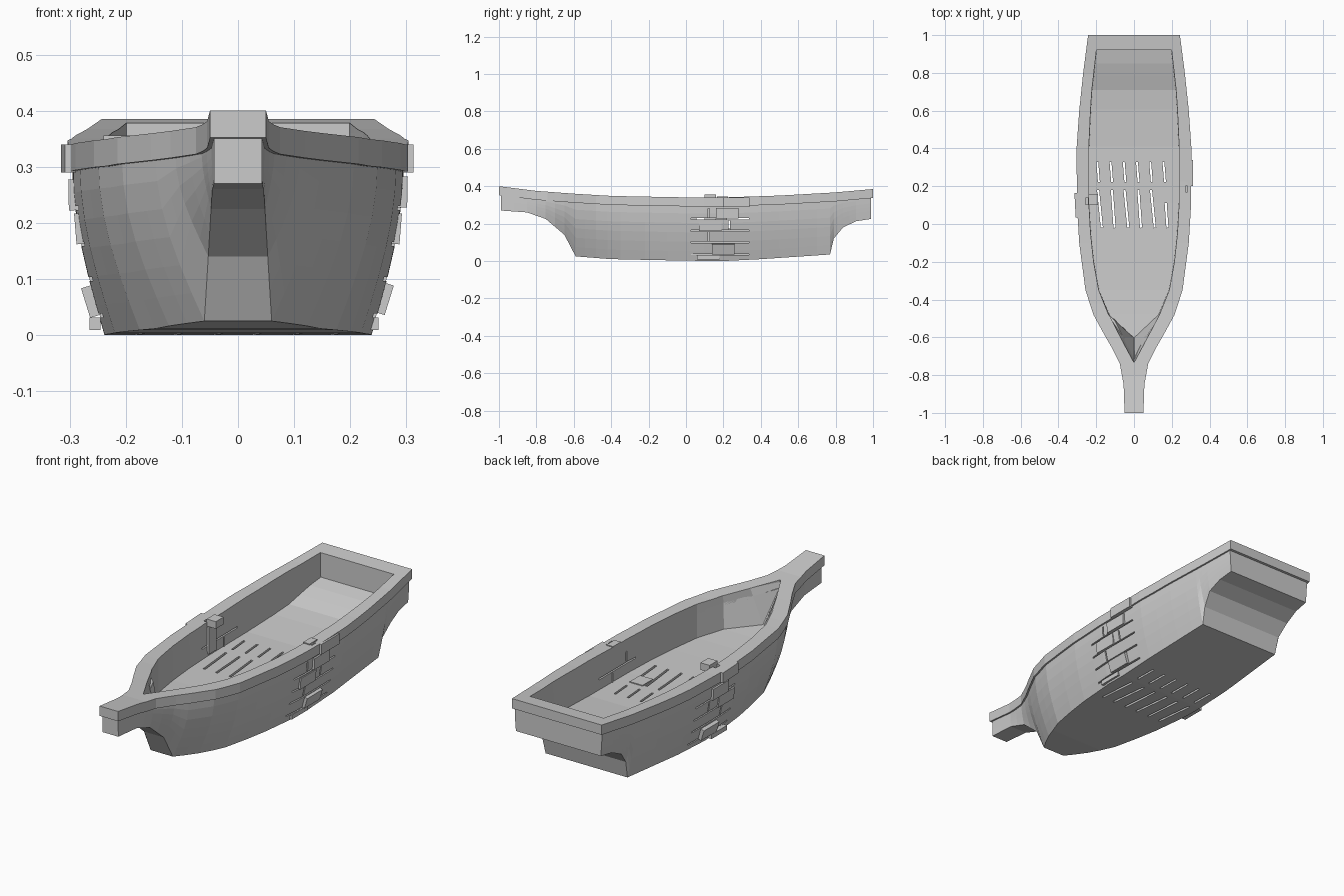
import bpy, bmesh, math
from mathutils import Matrix

if "Cube" in bpy.data.objects:
    bpy.data.objects.remove(bpy.data.objects["Cube"])


def finish(bm, name):
    bmesh.ops.recalc_face_normals(bm, faces=bm.faces)
    if bm.calc_volume(signed=True) < 0:
        bmesh.ops.reverse_faces(bm, faces=bm.faces)
    me = bpy.data.meshes.new(name)
    bm.to_mesh(me)
    bm.free()
    ob = bpy.data.objects.new(name, me)
    bpy.context.collection.objects.link(ob)
    return ob


def loft(name, rings):
    bm = bmesh.new()
    loops = [[bm.verts.new(p) for p in r] for r in rings]
    for a, b in zip(loops, loops[1:]):
        for i in range(len(a)):
            j = (i + 1) % len(a)
            bm.faces.new((a[i], a[j], b[j], b[i]))
    bm.faces.new(loops[0])
    bm.faces.new(loops[-1])
    return finish(bm, name)


def boxes(name, items):
    # each item: centre, size, rotation about z, rotation about y
    bm = bmesh.new()
    for c, s, rz, ry in items:
        m = (Matrix.Translation(c) @ Matrix.Rotation(rz, 4, 'Z')
             @ Matrix.Rotation(ry, 4, 'Y') @ Matrix.Diagonal((*s, 1)))
        bmesh.ops.create_cube(bm, size=1, matrix=m)
    return finish(bm, name)


def lerp(table, y):
    for (a, u), (b, v) in zip(table, table[1:]):
        if y <= b:
            return u + (v - u) * max(0, (y - a) / (b - a))
    return table[-1][1]


def volume(me):
    bm = bmesh.new()
    bm.from_mesh(me)
    v = abs(bm.calc_volume())
    bm.free()
    return v


def cut(ob, cutter):
    # subtract the cutter; try another solver if the result collapses
    before = ob.data.copy()
    v0, vc = volume(before), volume(cutter.data)
    for solver in ('EXACT', 'MANIFOLD', 'FLOAT'):
        m = ob.modifiers.new("cut", 'BOOLEAN')
        m.operation, m.solver, m.object = 'DIFFERENCE', solver, cutter
        bpy.context.view_layer.update()
        bpy.context.view_layer.objects.active = ob
        bpy.ops.object.modifier_apply(modifier=m.name)
        v1 = volume(ob.data)
        if max(v0 - vc * 1.05, v0 * .1) < v1 <= v0 * 1.001:
            break
        ob.data = before.copy()
    bpy.data.objects.remove(cutter)


def mirrored(half, y):
    # half: (x, z) from top to bottom
    return [(x, y, z) for x, z in half] + [(-x, y, z) for x, z in reversed(half)]


# Plan and side curves
RIM = [(-1, .05), (-.85, .055), (-.74, .075), (-.65, .12), (-.59, .155), (-.48, .215),
       (-.35, .257), (-.1, .29), (.1, .302), (.4, .304), (.6, .29), (.8, .269), (1, .243)]
TOP = [(-1, .4), (-.8, .375), (-.6, .36), (-.4, .348), (0, .34), (.2, .34), (.5, .35), (.8, .367), (1, .385)]
KEEL = [(-.99, .27), (-.85, .26), (-.75, .225), (-.65, .14), (-.59, .025), (-.4, .01),
        (0, .002), (.2, 0), (.4, .01), (.77, .035), (.79, .12), (.84, .18), (.91, .213), (.988, .225)]
BOT = [(-.99, .043), (-.75, .048), (-.65, .053), (-.59, .06), (-.5, .115), (-.35, .175),
       (-.15, .215), (.1, .238), (.4, .238), (.77, .222), (.84, .238), (.988, .23)]

# Hull body
ys = [-.988, -.92, -.85, -.8, -.75, -.7, -.65, -.62, -.59, -.54, -.48, -.42, -.35, -.22, -.1, .02,
      .1, .2, .33, .4, .5, .6, .7, .77, .79, .81, .84, .875, .91, .988]
rings = []
for y in ys:
    wt, wb = lerp(RIM, y) - .008, lerp(BOT, y)
    zt, zb = lerp(TOP, y) - .035, lerp(KEEL, y)
    half = []
    for k in range(6, -1, -1):
        t = k / 6
        half.append((wb + (wt - wb) * math.sin(t * math.pi / 2), zb + (zt - zb) * t))
    rings.append(mirrored(half, y))
hull = loft("hull", rings)

# Gunwale rim
rys = [-1, -.92, -.85, -.8, -.74, -.7, -.65, -.59, -.54, -.48, -.42, -.35, -.22, -.1, .02, .1,
       .2, .33, .4, .5, .6, .7, .8, .9, 1]
rim = loft("gunwale_rim", [mirrored([(lerp(RIM, y), lerp(TOP, y)),
                                     (lerp(RIM, y), lerp(TOP, y) - .048)], y) for y in rys])

# Open cockpit: y, top half width, floor half width, floor height
CAVITY = [(-.73, .002, .001, .34), (-.6, .072, .003, .2), (-.48, .135, .13, .19), (-.35, .187, .185, .182),
          (-.2, .214, .212, .177), (-.05, .23, .228, .175), (.11, .239, .237, .173), (.41, .239, .237, .175),
          (.605, .23, .228, .188), (.71, .223, .221, .2), (.78, .215, .213, .222), (.85, .207, .205, .243),
          (.922, .199, .197, .258)]
for ob in (hull, rim):
    cut(ob, loft("cockpit_cutter", [mirrored([(w, .5), (w, .36), (f, z)], y) for y, w, f, z in CAVITY]))

# Gaps between the patched planks: through the floor, then seams in the sides
gaps = []
for i in range(6):
    x = -.18 + .07 * i
    gaps.append(((x, .08, .1), (.011, .2, .3), .07 if i % 2 else .1, 0))
    gaps.append(((x - .01, .275, .1), (.010, .105, .3), .08, 0))
for s in (-1, 1):
    for i, z in enumerate((.0352, .1003, .1621, .2263)):
        gaps.append(((s * .32, .181, z), (.171, .31, .007), 0, 0))
        gaps.append(((s * .32, .121 if i % 2 else .231, z + .031), (.173, .007, .048), 0, 0))
for g in gaps:
    cut(hull, boxes("plank_gap_cutter", [g]))

# Broken notches in the rim
cut(rim, boxes("rim_notch_cutter", [((-.243, .12, .34), (.03, .035, .12), 0, 0)]))
cut(rim, boxes("rim_notch_cutter", [((.265, .195, .36), (.035, .05, .06), 0, 0)]))

# Loose repair planks on both sides: x, y, z, tilt
for n, (x, y, z, tilt) in enumerate([(-.292, .16, .25, .02), (-.28, .1, .19, -.08), (-.262, .2, .06, .3),
                                     (-.255, .12, .02, 0), (.292, .22, .255, -.02), (.28, .13, .19, .08),
                                     (.26, .2, .065, -.3), (.24, .12, .02, 0)]):
    tilt = abs(tilt) * (-1 if x > 0 else 1) * -1
    boxes(f"side_plank_{n}", [((x, y, z), (.02, .12, .055 if tilt else .022), 0, tilt)])

# Rim patch blocks and floor patch
boxes("rim_patch_left", [((-.287, .1, .315), (.05, .13, .05), .05, 0),
                         ((-.215, .13, .338), (.05, .06, .035), 0, 0)])
boxes("rim_patch_right", [((.29, .27, .315), (.045, .14, .05), 0, 0),
                          ((.255, .195, .33), (.035, .06, .03), 0, 0)])
boxes("floor_patch", [((.137, .15, .172), (.07, .08, .012), 0, 0)])
boxes("wall_patch_left", [((-.235, .13, .25), (.015, .06, .13), 0, 0)])
